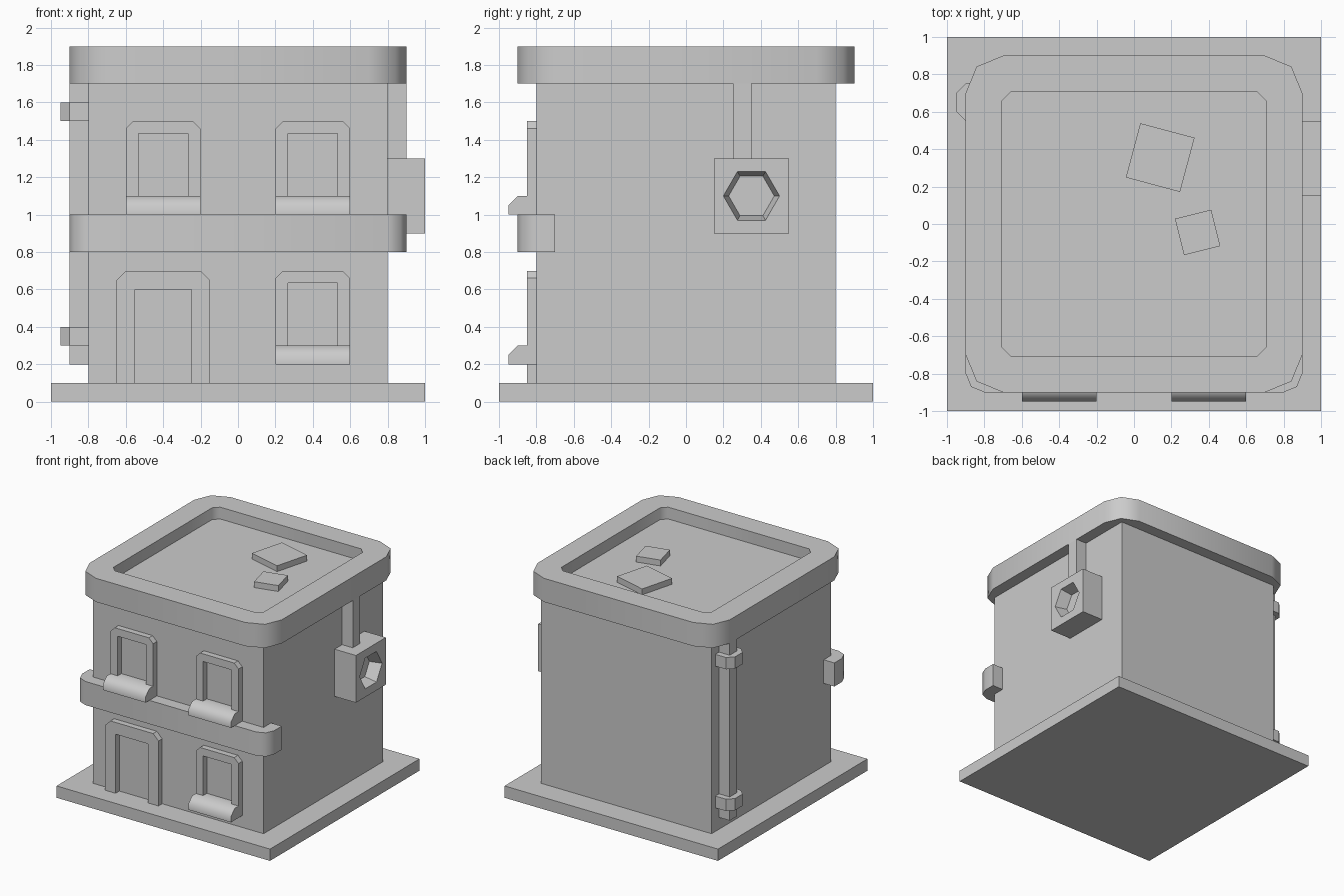
import bpy, bmesh, math
from mathutils import Vector

if "Cube" in bpy.data.objects:
    bpy.data.objects.remove(bpy.data.objects["Cube"])


def prism(name, pts, push, smooth=False):
    """Extrude a closed 3D outline along a vector."""
    bm = bmesh.new()
    face = bm.faces.new([bm.verts.new(p) for p in pts])
    ext = bmesh.ops.extrude_face_region(bm, geom=[face], use_keep_orig=True)
    moved = [g for g in ext["geom"] if isinstance(g, bmesh.types.BMVert)]
    bmesh.ops.translate(bm, verts=moved, vec=Vector(push))
    bmesh.ops.recalc_face_normals(bm, faces=bm.faces)
    mesh = bpy.data.meshes.new(name)
    bm.to_mesh(mesh)
    bm.free()
    ob = bpy.data.objects.new(name, mesh)
    bpy.context.collection.objects.link(ob)
    if smooth:
        shade(ob)
    return ob


def select(ob):
    bpy.ops.object.select_all(action='DESELECT')
    ob.select_set(True)
    bpy.context.view_layer.objects.active = ob


def shade(ob):
    select(ob)
    bpy.ops.object.shade_smooth_by_angle(angle=math.radians(50))


def box(name, x0, x1, y0, y1, z0, z1):
    return prism(name, [(x0, y0, z0), (x1, y0, z0), (x1, y1, z0), (x0, y1, z0)], (0, 0, z1 - z0))


def cut(ob, cutter):
    mod = ob.modifiers.new("cut", 'BOOLEAN')
    mod.object = cutter
    mod.solver = 'EXACT'
    select(ob)
    bpy.ops.object.modifier_apply(modifier=mod.name)
    bpy.data.objects.remove(cutter)


def rounded_square(h, r, segs, z):
    pts = []
    for q, (sx, sy) in enumerate([(1, 1), (-1, 1), (-1, -1), (1, -1)]):
        for i in range(segs + 1):
            a = math.pi / 2 * (q + i / segs)
            pts.append((sx * (h - r) + r * math.cos(a), sy * (h - r) + r * math.sin(a), z))
    return pts


def arch_frame(name, x, half, z0, z1, chamfer, inner_half, inner_top):
    """Raised surround, open at the bottom, with clipped top corners."""
    right = [(half, z0), (half, z1 - chamfer), (half - chamfer, z1)]
    inner = [(-inner_half, z0), (-inner_half, inner_top), (inner_half, inner_top), (inner_half, z0)]
    outline = right + [(-a, b) for a, b in reversed(right)] + inner
    return prism(name, [(x + a, -0.8, b) for a, b in outline], (0, -0.05, 0))


# Plinth and main walls
box("base_slab", -1, 1, -1, 1, 0, 0.1)
box("building_walls", -0.8, 0.8, -0.8, 0.8, 0.1, 1.7)

# Roof slab with sunken deck
roof = prism("roof", rounded_square(0.9, 0.2, 2, 1.7), (0, 0, 0.2))
cut(roof, prism("roof_cutter", rounded_square(0.705, 0.045, 1, 1.8), (0, 0, 0.2)))
shade(roof)

# Loose tiles on the roof deck
for i, (x, y, size, turn) in enumerate([(0.14, 0.355, 0.3, -15), (0.34, -0.045, 0.2, 14)]):
    s = size / 2
    tile = box(f"roof_tile_{i + 1}", -s, s, -s, s, 0, 0.05)
    tile.location = (x, y, 1.8)
    tile.rotation_euler.z = math.radians(turn)

# Band between the floors, wrapping round the front corners
d = 0.1 * math.sin(math.pi / 4)
corner = [(0.9, -0.7), (0.9, -0.8), (0.8 + d, -0.8 - d), (0.8, -0.9)]
band = corner + [(-x, y) for x, y in reversed(corner)]
prism("floor_band", [(x, y, 0.8) for x, y in band], (0, 0, 0.2), smooth=True)

# Door surround
arch_frame("door_frame", -0.4, 0.25, 0.1, 0.7, 0.05, 0.152, 0.6)

# Windows with sloped sills
for i, (x, z) in enumerate([(-0.4, 1.0), (0.4, 1.0), (0.4, 0.2)]):
    arch_frame(f"window_frame_{i + 1}", x, 0.2, z, z + 0.5, 0.04, 0.132, z + 0.435)
    sill = [(-0.8, 0), (-0.95, 0), (-0.95, 0.05), (-0.9, 0.1), (-0.8, 0.1)]
    prism(f"window_sill_{i + 1}", [(x - 0.2, y, z + h) for y, h in sill], (0.4, 0, 0), smooth=True)

# Drainpipe and brackets on the left wall
box("drainpipe", -0.9, -0.8, 0.6, 0.7, 0.2, 1.7)
clamp = [(-0.8, 0.75), (-0.9, 0.75), (-0.95, 0.7), (-0.95, 0.6), (-0.9, 0.55), (-0.8, 0.55)]
for i, z in enumerate((0.3, 1.5)):
    prism(f"pipe_bracket_{i + 1}", [(x, y, z) for x, y in clamp], (0, 0, 0.1))

# Ventilation box with tapered six-sided opening, and its duct
vent = box("vent_box", 0.8, 1.0, 0.15, 0.55, 0.9, 1.3)
bpy.ops.mesh.primitive_cone_add(vertices=6, radius1=0.122, radius2=0.153, depth=0.11,
                                location=(0.955, 0.35, 1.1), rotation=(0, math.pi / 2, 0))
cut(vent, bpy.context.object)
box("vent_duct", 0.8, 0.9, 0.25, 0.35, 1.3, 1.7)
